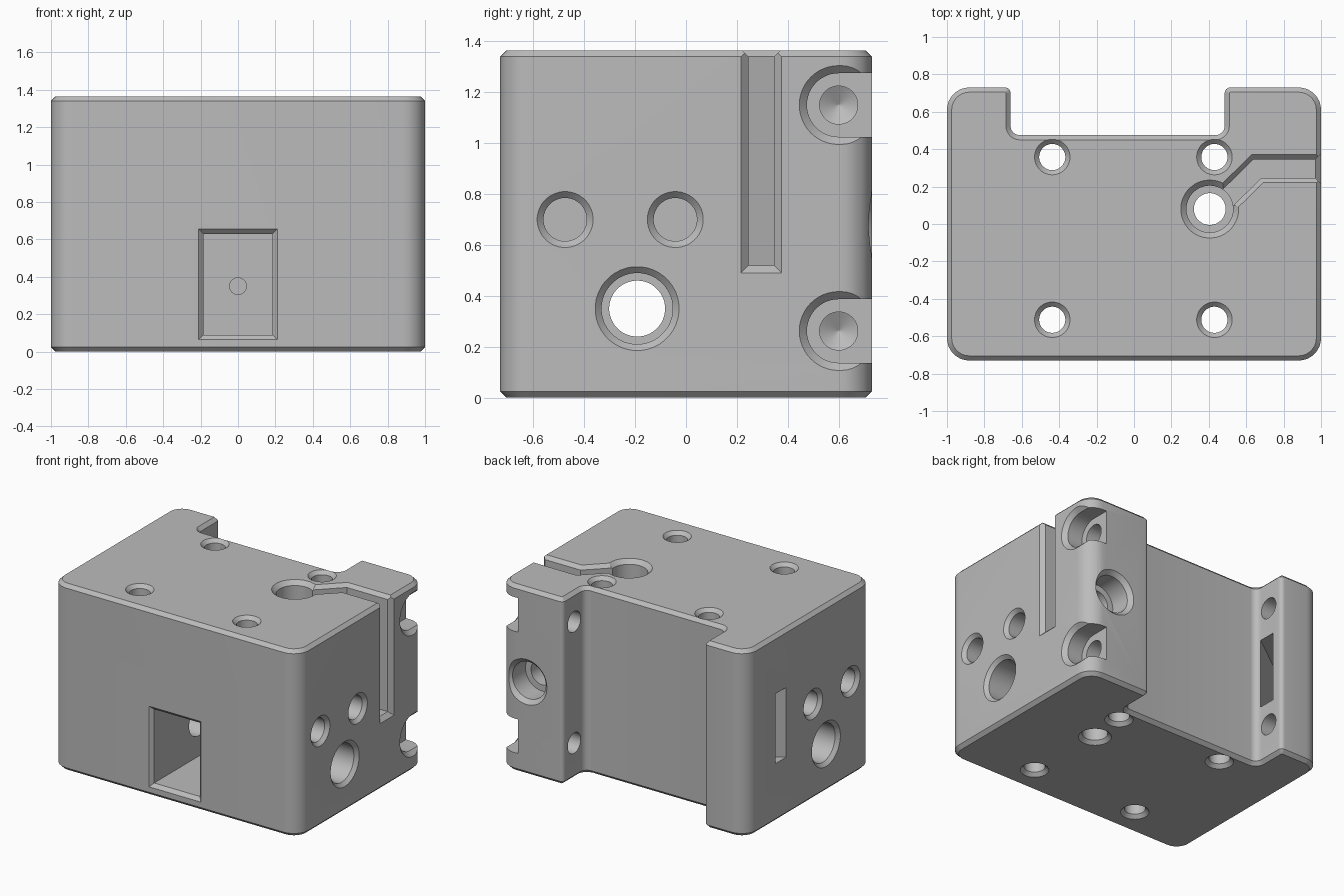
import bpy, bmesh, math
from mathutils import Vector

cube = bpy.data.objects.get("Cube")
if cube:
    bpy.data.objects.remove(cube, do_unlink=True)

TOP, BACK, NOTCH = 1.365, 0.73, 0.475
CH = 0.025   # edge chamfer

grey = bpy.data.materials.new("plain grey")
grey.use_nodes = True
colour = (0.5, 0.5, 0.5, 1)
grey.diffuse_color = colour
grey.node_tree.nodes["Principled BSDF"].inputs["Base Color"].default_value = colour


def place(axis, t, u, v):
    return {"x": (t, u, v), "y": (u, t, v), "z": (u, v, t)}[axis]


def loft(name, axis, sections):
    """Closed solid through (position, 2D ring) sections along an axis."""
    bm = bmesh.new()
    rings = [[bm.verts.new(place(axis, t, u, v)) for u, v in ring] for t, ring in sections]
    for a, b in zip(rings, rings[1:]):
        for i in range(len(a)):
            j = (i + 1) % len(a)
            bm.faces.new((a[i], a[j], b[j], b[i]))
    bm.faces.new(rings[0])
    bm.faces.new(rings[-1])
    bmesh.ops.recalc_face_normals(bm, faces=bm.faces)
    mesh = bpy.data.meshes.new(name)
    bm.to_mesh(mesh)
    bm.free()
    mesh.materials.append(grey)
    obj = bpy.data.objects.new(name, mesh)
    bpy.context.collection.objects.link(obj)
    return obj


def circle(u, v, r, n=40):
    return [(u + r * math.cos(2 * math.pi * (i + 0.5) / n),
             v + r * math.sin(2 * math.pi * (i + 0.5) / n)) for i in range(n)]


def rect(u0, u1, v0, v1, grow=0):
    return [(u0 - grow, v0 - grow), (u1 + grow, v0 - grow),
            (u1 + grow, v1 + grow), (u0 - grow, v1 + grow)]


def outline(inset, n=8):
    """Rounded block outline with a notch in the back; inset shrinks it."""
    corners = [(-1, -BACK, .12), (1, -BACK, .12), (1, BACK, .12), (.485, BACK, .03),
               (.485, NOTCH, .05), (-.66, NOTCH, .05), (-.66, BACK, .03), (-1, BACK, .12)]
    pts = []
    for i, (x, y, r) in enumerate(corners):
        p = Vector((x, y))
        d0 = (p - Vector(corners[i - 1][:2])).normalized()
        d1 = (Vector(corners[(i + 1) % 8][:2]) - p).normalized()
        turn = 1 if d0.cross(d1) > 0 else -1
        centre = p + (d1 - d0) * r
        radius = r - inset * turn
        for k in range(n + 1):
            a = math.pi / 2 * k / n
            pts.append(centre + (d0 * math.sin(a) - d1 * math.cos(a)) * radius)
    return pts


def ribbon(path, half):
    """Outline of a strip of given half width along a 2D path."""
    path = [Vector(p) for p in path]
    left, right = [], []
    for i, p in enumerate(path):
        d0 = (p - path[max(i - 1, 0)]).normalized() if i else (path[1] - p).normalized()
        d1 = (path[i + 1] - p).normalized() if i < len(path) - 1 else d0
        m = (d0 + d1).normalized()
        side = Vector((-m.y, m.x)) * half / m.dot(d0)
        left.append(p + side)
        right.append(p - side)
    return left + right[::-1]


body = loft("block_body", "z", [(0, outline(CH)), (CH, outline(0)),
                                (TOP - CH, outline(0)), (TOP, outline(CH))])


def cut(axis, sections):
    tool = loft("cutter", axis, sections)
    tool.hide_render = True
    mod = body.modifiers.new("cut", "BOOLEAN")
    mod.operation, mod.solver, mod.object = "DIFFERENCE", "EXACT", tool
    bpy.context.view_layer.objects.active = body
    bpy.ops.object.modifier_apply(modifier=mod.name)
    bpy.data.objects.remove(tool, do_unlink=True)


def bore(axis, u, v, steps):
    cut(axis, [(t, circle(u, v, r)) for t, r in steps])


# Four vertical through holes, chamfered at both ends
for x in (-.437, .43):
    for y in (-.512, .358):
        bore("z", x, y, [(-.01, .105), (CH, .07), (TOP - CH, .07), (TOP + .01, .105)])

# Stepped rod bore with its clamping slit
bore("z", .405, .08, [(-.01, .12), (CH, .085), (.2, .085), (.2005, .125),
                      (TOP - .03, .125), (TOP + .01, .165)])
slit = [(.42, .06), (.66, .296), (1.1, .296)]
cut("z", [(.52, ribbon(slit, .05)), (TOP - CH, ribbon(slit, .05)), (TOP + .01, ribbon(slit, .085))])
cut("x", [(.97, rect(.246, .346, .52, 1.5)), (1.01, rect(.246, .346, .52, 1.5, .04))])

# Clamp screw hole with counterbore in the back
bore("y", .78, .68, [(0, .09), (.55, .09), (.5505, .135), (BACK - .03, .135), (BACK + .01, .175)])

# Side holes, same on both sides
for s in (-1, 1):
    for y in (-.475, -.042):
        bore("x", y, .7, [(s * .58, .085), (s * .975, .085), (s * 1.01, .12)])
    bore("x", -.192, .35, [(s * .1, .11), (s * .4, .11), (s * .4005, .14),
                           (s * .975, .14), (s * 1.01, .175)])

# Front pocket with a small hole in its end wall
cut("y", [(.02, rect(-.185, .185, .09, .63)), (-BACK + CH, rect(-.185, .185, .09, .63)),
          (-BACK - .01, rect(-.185, .185, .09, .63, .035))])
bore("y", 0, .35, [(0, .045), (.2, .045)])


# Open-ended recesses and cross holes with pointed ends
def recess(z, r, n=24):
    arc = [(.6 - r * math.sin(math.pi * k / n), z + r * math.cos(math.pi * k / n))
           for k in range(n + 1)]
    return arc + [(.9, z - r), (.9, z + r)]


for z in (.262, 1.15):
    cut("x", [(.85, recess(z, .125)), (.97, recess(z, .125)), (1.01, recess(z, .165))])
    bore("x", .6, z, [(-.84, .002), (-.8, .075), (.9, .075)])

# Slanted strap passage through the narrow column
strap = ribbon([(-1.07, .28), (-.6, .625)], .05)
cut("z", [(.43, strap), (.94, strap)])

# Smooth rounded walls, sharp edges
bpy.ops.object.select_all(action="DESELECT")
body.select_set(True)
bpy.context.view_layer.objects.active = body
bpy.ops.object.shade_smooth_by_angle(angle=math.radians(25))
